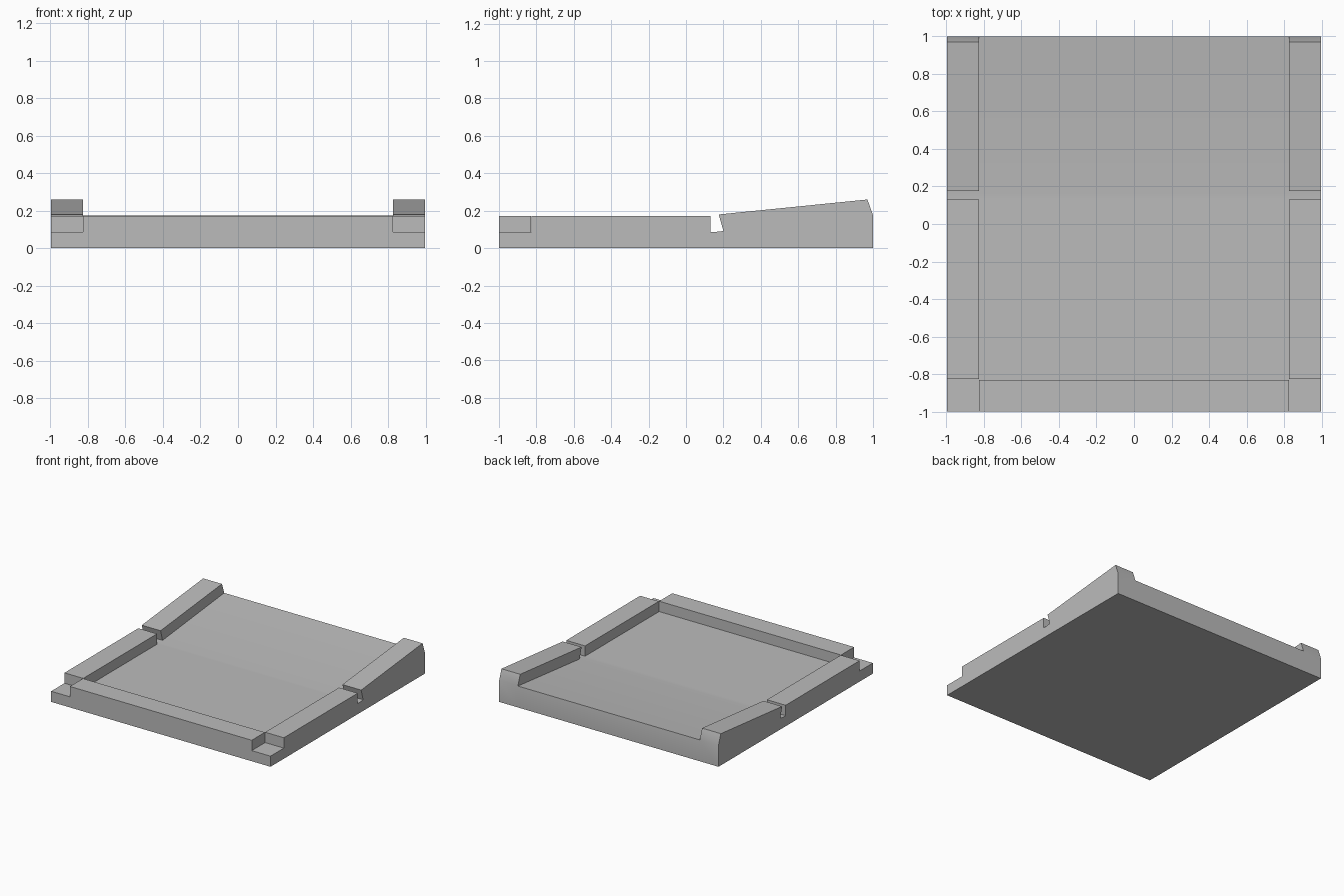
import bpy
import bmesh

cube = bpy.data.objects.get("Cube")
if cube:
    bpy.data.objects.remove(cube, do_unlink=True)

HALF_X, RAIL_IN = 0.995, 0.825
FLOOR, RIM, BACK = 0.087, 0.172, 0.175
BEND = 0.16                      # where the floor starts to climb

grey = bpy.data.materials.new("plain grey")
grey.use_nodes = True
colour = (0.5, 0.5, 0.5, 1)
grey.diffuse_color = colour
grey.node_tree.nodes["Principled BSDF"].inputs["Base Color"].default_value = colour


def floor_z(y):
    """Height of the floor: level at the front, a gentle ramp behind."""
    return FLOOR + max(0, y - BEND) * (BACK - FLOOR) / (1 - BEND)


def extrude_profile(name, profile, x0, x1):
    """Sweep a (y, z) outline across from x0 to x1."""
    bm = bmesh.new()
    face = bm.faces.new([bm.verts.new((x0, y, z)) for y, z in profile])
    swept = bmesh.ops.extrude_face_region(bm, geom=[face])["geom"]
    moved = [v for v in swept if isinstance(v, bmesh.types.BMVert)]
    bmesh.ops.translate(bm, verts=moved, vec=(x1 - x0, 0, 0))
    bmesh.ops.recalc_face_normals(bm, faces=bm.faces)
    mesh = bpy.data.meshes.new(name)
    bm.to_mesh(mesh)
    bm.free()
    mesh.materials.append(grey)
    obj = bpy.data.objects.new(name, mesh)
    bpy.context.collection.objects.link(obj)
    return obj


# Middle slab: floor, ramp and front rim
slab = [(-1, 0), (1, 0), (1, BACK), (BEND, FLOOR),
        (-0.83, FLOOR), (-0.83, RIM), (-1, RIM)]
tray = extrude_profile("tray", slab, -RAIL_IN, RAIL_IN)

# Side strips: corner step, level rail, undercut gap and raised rear rail
strip = [(-1, 0), (1, 0), (1, BACK), (0.97, 0.26), (0.175, 0.18),
         (0.2, floor_z(0.2)), (BEND, FLOOR), (0.13, FLOOR), (0.13, RIM),
         (-0.827, RIM), (-0.827, FLOOR), (-1, FLOOR)]
rails = [extrude_profile("left_rail", strip, RAIL_IN, HALF_X),
         extrude_profile("right_rail", strip, -HALF_X, -RAIL_IN)]

# Join the strips to the slab as one solid
bpy.ops.object.select_all(action="DESELECT")
bpy.context.view_layer.objects.active = tray
tray.select_set(True)
for rail in rails:
    union = tray.modifiers.new("join", "BOOLEAN")
    union.operation = "UNION"
    union.solver = "EXACT"
    union.object = rail
    bpy.ops.object.modifier_apply(modifier=union.name)
    bpy.data.objects.remove(rail, do_unlink=True)

# Soft shading over the ramp bend and the rear lip, sharp elsewhere
bpy.ops.object.shade_smooth_by_angle(angle=0.5)
